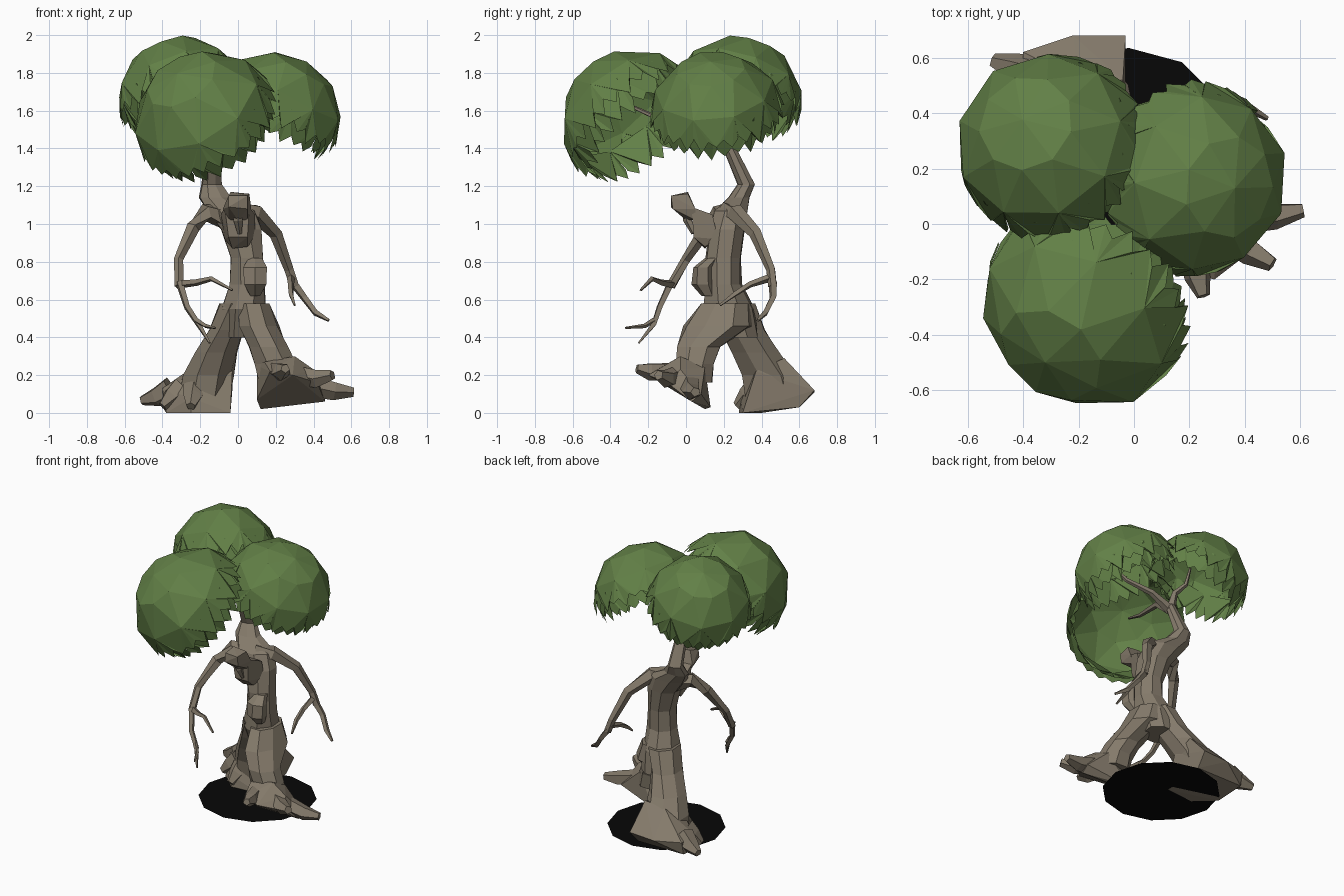
import bpy, bmesh, math, random
from mathutils import Vector

random.seed(4)


def material(name, rgb):
    m = bpy.data.materials.new(name)
    m.diffuse_color = (*rgb, 1)
    return m


BARK = material("bark", (0.235, 0.198, 0.148))
LEAF = material("leaf green", (0.122, 0.215, 0.062))
BLACK = material("shadow black", (0.002, 0.002, 0.002))


def finish(bm, name, mat, closed=True):
    if closed:
        bmesh.ops.recalc_face_normals(bm, faces=bm.faces)
    me = bpy.data.meshes.new(name)
    bm.to_mesh(me)
    bm.free()
    me.materials.append(mat)
    ob = bpy.data.objects.new(name, me)
    bpy.context.collection.objects.link(ob)
    return ob


def bridge(bm, rings):
    n = len(rings[0])
    for a, b in zip(rings, rings[1:]):
        for i in range(n):
            j = (i + 1) % n
            bm.faces.new((a[i], a[j], b[j], b[i]))
    bm.faces.new(rings[0][::-1])
    bm.faces.new(rings[-1])


def loft(name, sections, sides=8, rough=0.08):
    """Horizontal ellipses (x, y, z, rx, ry) joined into a knobbly limb."""
    bm = bmesh.new()
    rings = []
    for x, y, z, rx, ry in sections:
        ring = []
        for i in range(sides):
            t = math.tau * (i + 0.5) / sides
            k = 1 + random.uniform(-rough, rough)
            ring.append(bm.verts.new((x + rx * k * math.cos(t), y + ry * k * math.sin(t), z)))
        rings.append(ring)
    bridge(bm, rings)
    return finish(bm, name, BARK)


def tube(name, pts, sides=5):
    """Tapered branch through points (x, y, z, radius)."""
    bm = bmesh.new()
    rings = []
    p = [Vector(q[:3]) for q in pts]
    for i, q in enumerate(pts):
        d = p[min(i + 1, len(p) - 1)] - p[max(i - 1, 0)]
        u = d.cross(Vector((0.31, 0.9, 0.3))).normalized()
        v = d.cross(u).normalized()
        rings.append([bm.verts.new(p[i] + q[3] * (u * math.cos(t) + v * math.sin(t)))
                      for t in (math.tau * k / sides for k in range(sides))])
    bridge(bm, rings)
    return finish(bm, name, BARK)


def hull(name, pts):
    bm = bmesh.new()
    verts = [bm.verts.new(q) for q in pts]
    res = bmesh.ops.convex_hull(bm, input=verts)
    bmesh.ops.delete(bm, geom=list({v for v in res["geom_interior"] if isinstance(v, bmesh.types.BMVert)}),
                     context='VERTS')
    return finish(bm, name, BARK)


def canopy(name, centre, radius, axis, squash, outer, inner, sides=9, teeth=3):
    """Open, flattened, tilted dome with a ragged fringe and a second layer beneath."""
    bm = bmesh.new()
    rot = Vector(axis).to_track_quat('Z', 'Y')
    c = Vector(centre)

    def vert(deg, turn, r):
        a = math.radians(deg)
        return bm.verts.new(c + rot @ Vector((math.sin(a) * math.cos(turn), math.sin(a) * math.sin(turn),
                                              math.cos(a) * squash)) * r)

    def fringe(top, deg, r, shift):
        for i in range(sides):
            a, b = top[i], top[(i + 1) % sides]
            pts = []
            for k in range(teeth * 2 + 1):
                t = math.tau * (i + k / (teeth * 2)) / sides + shift
                drop = random.uniform(3, 12) if k % 2 else random.uniform(-5, 0)
                pts.append(vert(deg + drop, t, r * (1.04 if k % 2 else 1)))
            for k in range(teeth * 2):
                bm.faces.new((a if k < teeth else b, pts[k], pts[k + 1]))
            bm.faces.new((a, pts[teeth], b))

    crown = vert(0, 0, radius)
    prev = None
    for row, deg in enumerate((32, outer - 24)):
        shift = math.pi / sides * row
        ring = [vert(deg, math.tau * i / sides + shift, radius * random.uniform(0.98, 1.02))
                for i in range(sides)]
        for i in range(sides):
            j = (i + 1) % sides
            if prev is None:
                bm.faces.new((crown, ring[i], ring[j]))
            else:
                bm.faces.new((prev[i], ring[i], prev[j]))
                bm.faces.new((prev[j], ring[i], ring[j]))
        prev = ring
    fringe(prev, outer, radius * 1.01, shift)
    low = [vert(outer - 14, math.tau * i / sides, radius * 0.95) for i in range(sides)]
    fringe(low, inner, radius * 0.96, 0)
    return finish(bm, name, LEAF, closed=False)


# Leaf canopies
canopy("canopy_back_left", (-0.305, 0.285, 1.695), 0.337, (-0.32, 0.3, 0.87), 0.88, 92, 108)
canopy("canopy_right", (0.215, 0.16, 1.605), 0.345, (0.48, -0.1, 0.82), 0.86, 90, 104)
canopy("canopy_front", (-0.18, -0.305, 1.57), 0.38, (-0.42, -0.58, 0.68), 0.87, 94, 110)

# Trunk and neck
loft("trunk", [(0.02, 0.28, 0.40, 0.11, 0.11), (0.03, 0.23, 0.55, 0.12, 0.14),
               (0.05, 0.20, 0.68, 0.10, 0.10), (0.05, 0.20, 0.82, 0.09, 0.10),
               (0.02, 0.22, 0.97, 0.11, 0.10), (-0.04, 0.24, 1.07, 0.14, 0.09),
               (-0.12, 0.28, 1.14, 0.09, 0.06), (-0.14, 0.32, 1.21, 0.055, 0.05),
               (-0.13, 0.21, 1.45, 0.035, 0.035)])
loft("belly_knot", [(0.09, 0.12, 0.62, 0.03, 0.04), (0.09, 0.09, 0.68, 0.065, 0.06),
                    (0.09, 0.09, 0.77, 0.07, 0.055), (0.09, 0.14, 0.82, 0.04, 0.04)], 6)

# Branches holding the leaves
fork = (-0.13, 0.21, 1.42, 0.035)
tube("branch_front", [fork, (-0.13, 0.08, 1.52, 0.022), (-0.18, -0.15, 1.56, 0.014), (-0.25, -0.35, 1.65, 0.008)])
tube("branch_right", [fork, (0.02, 0.2, 1.5, 0.022), (0.18, 0.14, 1.56, 0.015), (0.28, 0.1, 1.65, 0.008)])
tube("branch_back", [fork, (-0.16, 0.22, 1.55, 0.022), (-0.22, 0.26, 1.62, 0.015), (-0.25, 0.27, 1.75, 0.008)])

# Head: blocky brow, long jaw and nose
hull("brow", [(-0.05, -0.07, 1.15), (0.05, -0.08, 1.15), (-0.05, -0.08, 1.09), (0.05, -0.07, 1.08),
              (-0.04, 0.01, 1.17), (0.06, 0.01, 1.16), (-0.08, 0.04, 1.08), (0.07, 0.05, 1.08),
              (-0.05, 0.05, 1.02), (0.05, 0.05, 1.02), (0, 0.0, 1.02)])
hull("jaw", [(-0.07, 0.03, 1.09), (0.06, 0.03, 1.09), (-0.05, 0.04, 0.93), (0.05, 0.04, 0.93),
             (-0.03, 0.1, 0.87), (0.05, 0.1, 0.88), (-0.09, 0.14, 1.05), (0.09, 0.14, 1.05),
             (-0.07, 0.17, 0.92), (0.09, 0.17, 0.92)])
tube("nose", [(0, 0.01, 1.08, 0.03), (0, 0.01, 1.02, 0.025), (0.01, 0.04, 0.95, 0.012)])

# Right arm swings back
tube("right_arm", [(0.0, 0.22, 1.05, 0.07), (0.09, 0.26, 1.06, 0.05), (0.2, 0.37, 0.95, 0.036),
                   (0.27, 0.45, 0.76, 0.026), (0.3, 0.46, 0.67, 0.025)])
tube("right_finger_outer", [(0.29, 0.46, 0.69, 0.024), (0.35, 0.46, 0.61, 0.02), (0.41, 0.42, 0.53, 0.018),
                            (0.48, 0.38, 0.49, 0.009)], 4)
tube("right_finger_inner", [(0.28, 0.46, 0.72, 0.022), (0.28, 0.34, 0.68, 0.017), (0.28, 0.26, 0.63, 0.015),
                            (0.3, 0.18, 0.57, 0.007)], 4)

# Left arm reaches forward
tube("left_arm", [(-0.05, 0.23, 1.03, 0.07), (-0.17, 0.18, 1.06, 0.05), (-0.24, 0.11, 0.98, 0.038),
                  (-0.315, 0.0, 0.81, 0.026), (-0.31, -0.08, 0.67, 0.026)])
tube("left_finger_inner", [(-0.31, -0.07, 0.68, 0.022), (-0.22, -0.13, 0.69, 0.018), (-0.14, -0.18, 0.71, 0.014),
                           (-0.03, -0.24, 0.65, 0.007)], 4)
tube("left_finger_lower", [(-0.31, -0.08, 0.69, 0.022), (-0.27, -0.14, 0.56, 0.018), (-0.21, -0.17, 0.47, 0.016),
                           (-0.15, -0.25, 0.37, 0.006)], 4)
tube("left_finger_fork", [(-0.22, -0.17, 0.49, 0.015), (-0.17, -0.22, 0.46, 0.012), (-0.12, -0.32, 0.45, 0.006)], 4)

# Front leg, on the right, toes lifted
loft("front_leg", [(0.08, 0.21, 0.58, 0.09, 0.13), (0.11, 0.17, 0.46, 0.11, 0.19),
                   (0.16, 0.07, 0.35, 0.11, 0.12), (0.20, 0.05, 0.26, 0.12, 0.11),
                   (0.22, 0.04, 0.16, 0.12, 0.10)])
hull("front_foot", [(0.12, 0.1, 0.02), (0.17, 0.13, 0.03), (0.1, 0.02, 0.07), (0.1, 0.04, 0.25),
                    (0.14, -0.06, 0.27), (0.3, 0.1, 0.24), (0.3, -0.03, 0.3), (0.17, -0.17, 0.22),
                    (0.29, -0.2, 0.2), (0.42, -0.1, 0.16), (0.46, 0.03, 0.06), (0.46, 0.08, 0.1),
                    (0.4, -0.03, 0.23)])
tube("front_toe_inner", [(0.2, -0.08, 0.22, 0.05), (0.23, -0.19, 0.22, 0.05), (0.25, -0.26, 0.235, 0.025)])
tube("front_toe_middle", [(0.32, -0.04, 0.2, 0.05), (0.42, -0.1, 0.18, 0.05), (0.5, -0.145, 0.2, 0.028)])
tube("front_toe_outer", [(0.36, 0.02, 0.15, 0.06), (0.51, 0.03, 0.115, 0.05), (0.61, 0.05, 0.11, 0.026)])

# Back leg, on the left, planted
loft("back_leg", [(0.0, 0.24, 0.58, 0.10, 0.13), (-0.06, 0.30, 0.44, 0.10, 0.13),
                  (-0.12, 0.37, 0.32, 0.12, 0.13), (-0.16, 0.44, 0.2, 0.14, 0.15),
                  (-0.18, 0.47, 0.08, 0.15, 0.17)])
hull("back_foot", [(-0.03, 0.68, 0.12), (-0.22, 0.68, 0.11), (-0.04, 0.6, 0.03), (-0.04, 0.3, 0.0),
                   (-0.25, 0.28, 0.0), (-0.38, 0.4, 0.0), (-0.4, 0.6, 0.03), (-0.03, 0.37, 0.22),
                   (-0.04, 0.52, 0.29), (-0.2, 0.52, 0.27), (-0.24, 0.38, 0.2), (-0.4, 0.62, 0.12),
                   (-0.25, 0.29, 0.08), (-0.4, 0.48, 0.13)])
for i, (x, y, z) in enumerate([(-0.51, 0.59, 0.065), (-0.4, 0.4, 0.035), (-0.25, 0.27, 0.035)]):
    bx, by = -0.2 + (x + 0.2) * 0.5, 0.48 + (y - 0.48) * 0.5
    tube("back_toe_%d" % (i + 1), [(bx, by, 0.13, 0.07), ((bx + x) / 2, (by + y) / 2, 0.085, 0.055),
                                   (x, y, z, 0.026)])

# Round ground shadow
bm = bmesh.new()
bmesh.ops.create_circle(bm, cap_ends=True, segments=12, radius=0.385)
shadow = finish(bm, "ground_shadow", BLACK)
shadow.location = (-0.02, 0.25, 0.004)
